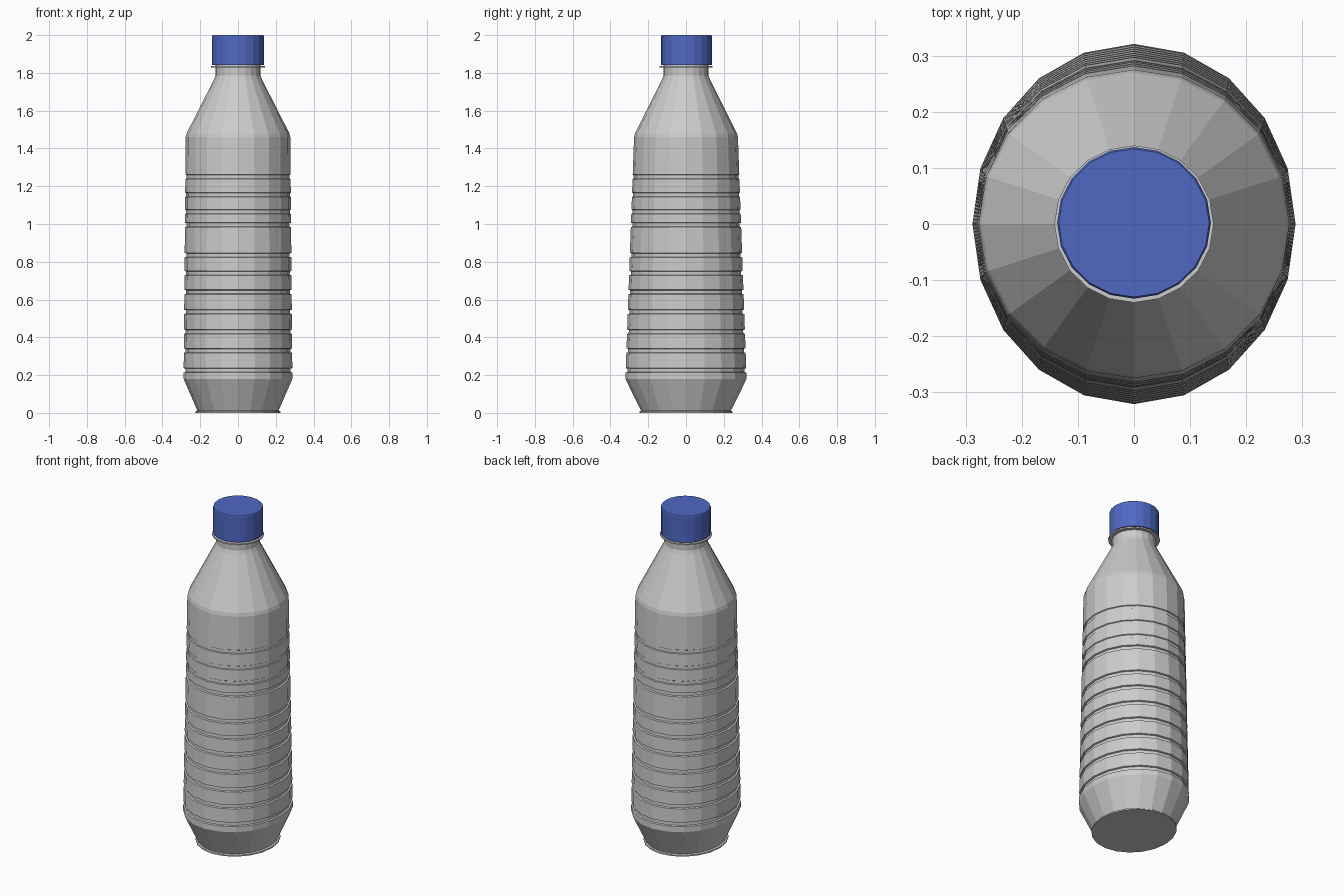
import bpy, bmesh
from math import sin, cos, pi

if "Cube" in bpy.data.objects:
    bpy.data.objects.remove(bpy.data.objects["Cube"])

SIDES = 20


def lathe(name, profile, cy=0.0):
    """Closed flat-faced solid from (x radius, y radius, z) rings."""
    bm = bmesh.new()
    rings = []
    for rx, ry, z in profile:
        rings.append([bm.verts.new((rx * cos(2 * pi * i / SIDES),
                                    cy + ry * sin(2 * pi * i / SIDES), z))
                      for i in range(SIDES)])
    for a, b in zip(rings, rings[1:]):
        for i in range(SIDES):
            j = (i + 1) % SIDES
            bm.faces.new((a[i], a[j], b[j], b[i]))
    bm.faces.new(rings[0][::-1])
    bm.faces.new(rings[-1])
    mesh = bpy.data.meshes.new(name)
    bm.to_mesh(mesh)
    bm.free()
    obj = bpy.data.objects.new(name, mesh)
    bpy.context.collection.objects.link(obj)
    return obj


def wall(z, inset=0.0):
    """Body wall ring: round at the shoulder, oval towards the base."""
    t = (z - 0.18) / (1.46 - 0.18)
    return (0.288 - 0.011 * t - inset, 0.321 - 0.046 * t - inset, z)


# Bottle body: foot rim, flared base, ribbed wall, shoulder, neck
profile = [(0.225, 0.245, 0.0), (0.225, 0.245, 0.008),
           (0.215, 0.238, 0.012), wall(0.18)]
grooves = [0.225, 0.33, 0.43, 0.535, 0.64, 0.74, 0.835, 0.995, 1.065, 1.155, 1.25]
for z in grooves:
    depth = 0.009 if z < 1.0 else 0.005
    profile += [wall(z - 0.012), wall(z - 0.009, depth),
                wall(z + 0.009, depth), wall(z + 0.012)]
profile += [wall(1.46), (0.272, 0.27, 1.48), (0.127, 0.127, 1.765),
            (0.119, 0.119, 1.785), (0.119, 0.119, 1.9)]
lathe("bottle_body", profile)

# Tamper ring under the cap
ring = lathe("neck_ring", [(0.142, 0.14, 1.828), (0.142, 0.14, 1.836)])

# Screw cap
cap = lathe("screw_cap", [(0.137, 0.135, 1.842), (0.137, 0.135, 1.995),
                          (0.134, 0.132, 2.0)], cy=0.002)
blue = bpy.data.materials.new("blue_plastic")
blue.diffuse_color = (0.08, 0.14, 0.55, 1)
blue.use_nodes = True
blue.node_tree.nodes["Principled BSDF"].inputs["Base Color"].default_value = blue.diffuse_color
cap.data.materials.append(blue)
